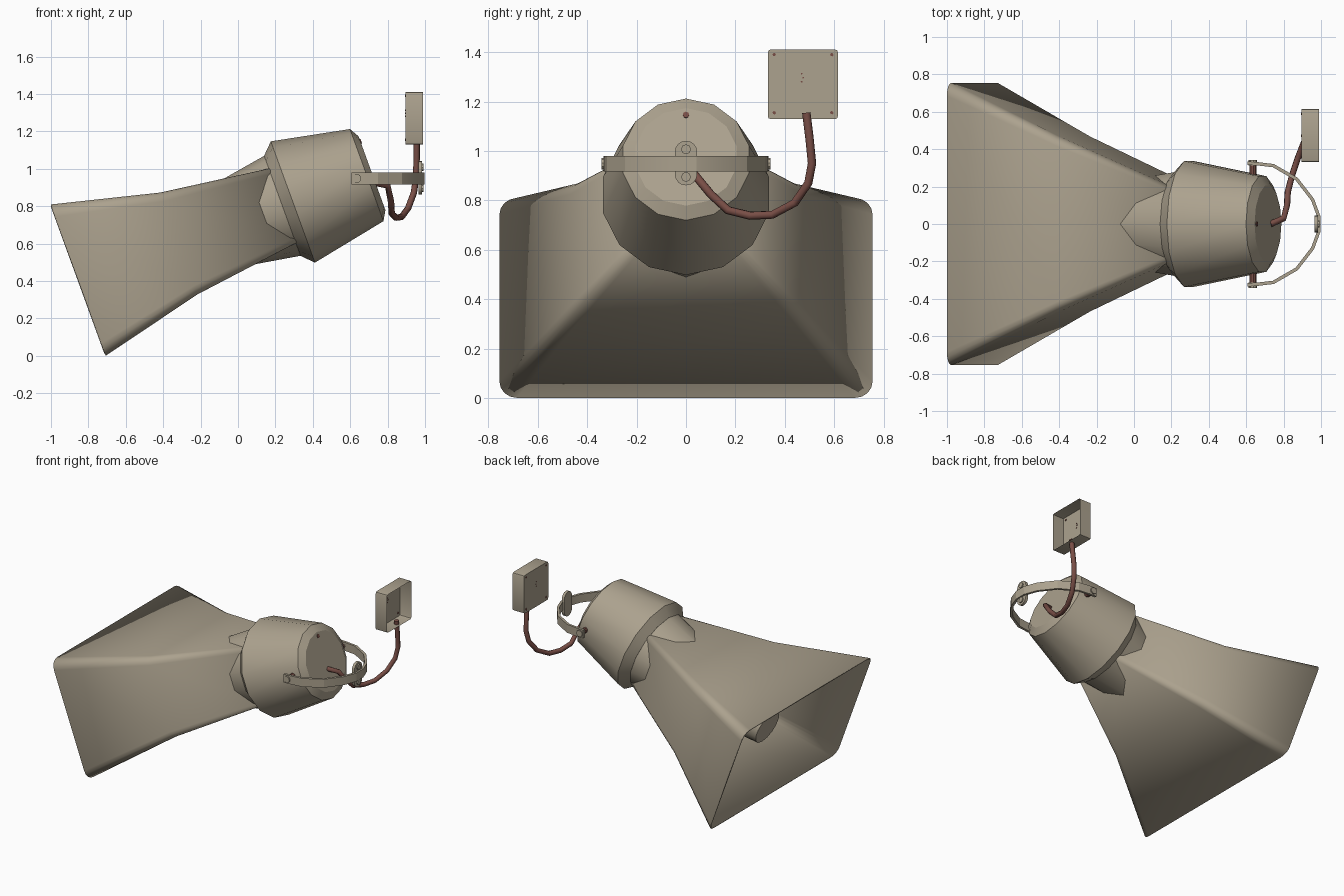
import bpy, bmesh, math
from mathutils import Vector

if "Cube" in bpy.data.objects:
    bpy.data.objects.remove(bpy.data.objects["Cube"])

TILT = math.radians(20)
CU, SU = math.cos(TILT), math.sin(TILT)


def material(name, rgb):
    m = bpy.data.materials.new(name)
    m.diffuse_color = (*rgb, 1)
    m.use_nodes = True
    m.node_tree.nodes["Principled BSDF"].inputs["Base Color"].default_value = m.diffuse_color
    return m


TAN = material("weathered_tan", (0.413, 0.361, 0.272))
RED = material("dull_red_brown", (0.19, 0.076, 0.061))


def axis_pt(u, y, v):
    """Point in the tilted horn frame: u along the axis from the mouth, v up."""
    return Vector((-0.853 + u * CU - v * SU, y, 0.405 + u * SU + v * CU))


def finish(obj, mat, angle=35):
    obj.data.materials.append(mat)
    bpy.ops.object.select_all(action='DESELECT')
    obj.select_set(True)
    bpy.context.view_layer.objects.active = obj
    bpy.ops.object.shade_smooth_by_angle(angle=math.radians(angle))
    return obj


def loft(name, rings, mat, cap_start=True, cap_end=True, angle=35):
    """Skin a list of closed rings that have equal point counts."""
    bm = bmesh.new()
    vs = [[bm.verts.new(p) for p in r] for r in rings]
    n = len(vs[0])
    for a, b in zip(vs, vs[1:]):
        for i in range(n):
            j = (i + 1) % n
            bm.faces.new((a[i], a[j], b[j], b[i]))
    if cap_start:
        bm.faces.new(vs[0])
    if cap_end:
        bm.faces.new(vs[-1])
    bmesh.ops.recalc_face_normals(bm, faces=bm.faces[:])
    me = bpy.data.meshes.new(name)
    bm.to_mesh(me)
    bm.free()
    obj = bpy.data.objects.new(name, me)
    bpy.context.collection.objects.link(obj)
    return finish(obj, mat, angle)


def circle(u, r, n=14):
    return [axis_pt(u, r * math.sin(2 * math.pi * i / n), r * math.cos(2 * math.pi * i / n))
            for i in range(n)]


def rounded(hw, hh, r, seg=4):
    """Rounded rectangle outline as 2D points."""
    out = []
    for k, (sx, sy) in enumerate(((1, 1), (-1, 1), (-1, -1), (1, -1))):
        for i in range(seg + 1):
            a = math.pi / 2 * (k + i / seg)
            out.append((sx * (hw - r) + r * math.cos(a), sy * (hh - r) + r * math.sin(a)))
    return out


def rod(name, a, b, r, mat, n=10):
    """Cylinder between two points."""
    a, b = Vector(a), Vector(b)
    d = (b - a).normalized()
    s = d.orthogonal().normalized()
    t = d.cross(s)
    ring = [r * (math.cos(2 * math.pi * i / n) * s + math.sin(2 * math.pi * i / n) * t)
            for i in range(n)]
    return loft(name, [[a + p for p in ring], [b + p for p in ring]], mat)


# flared rectangular horn, open at both ends, with a thin wall
horn = loft("horn_bell",
            [[axis_pt(u, y, v) for y, v in rounded(hw, hh, r)]
             for u, hw, hh, r in ((0, .755, .43, .07), (.57, .468, .29, .05), (1.19, .198, .208, .03))],
            TAN, False, False)
bm = bmesh.new()
bm.from_mesh(horn.data)
bmesh.ops.recalc_face_normals(bm, faces=bm.faces[:])
if sum(f.normal.dot(f.calc_center_median() - axis_pt(.5, 0, 0)) for f in bm.faces) < 0:
    bmesh.ops.reverse_faces(bm, faces=bm.faces[:])
bm.to_mesh(horn.data)
bm.free()
wall = horn.modifiers.new("wall", 'SOLIDIFY')
wall.thickness = 0.01
wall.offset = -1

# inner throat cone that breaks out through the horn walls near the driver
loft("throat_cone", [circle(.2, .124), circle(1.17, .286)], TAN)

# driver housing
loft("driver_housing", [circle(1.16, .285), circle(1.22, .345), circle(1.64, .262), circle(1.67, .21)],
     TAN, angle=30)
rod("housing_screw", axis_pt(1.66, 0, .18), axis_pt(1.675, 0, .18), .013, RED, 8)

# mounting yoke: flat band swept around the back of the housing
half = [(.607, .325), (.66, .322), (.745, .312), (.87, .24), (.955, .13), (.988, .04)]
path = [Vector(p) for p in half + [(x, -y) for x, y in reversed(half)]]
rings = []
for i, p in enumerate(path):
    t = (path[min(i + 1, len(path) - 1)] - path[max(i - 1, 0)]).normalized()
    nrm = Vector((t.y, -t.x)) * .009
    rings.append([Vector((*(p + s * nrm), z))
                  for s, z in ((1, .917), (1, .979), (-1, .979), (-1, .917))])
loft("yoke_band", rings, TAN, angle=20)

# pivot bolts on both sides
for side, label in ((1, "left"), (-1, "right")):
    rod(f"pivot_shaft_{label}", (.635, side * .22, .948), (.635, side * .32, .948), .019, RED)
    rod(f"pivot_head_{label}", (.635, side * .312, .948), (.635, side * .341, .948), .024, TAN)

# rear mounting plate with two bolt heads
outline = rounded(.045, .09, .044)
loft("mount_plate", [[Vector((x, y, .951 + z)) for y, z in outline] for x in (.964, .984)], TAN)
for z in (.895, 1.007):
    rod("mount_bolt", (.975, 0, z), (.992, 0, z), .02, TAN, 8)

# junction box, thin shell open towards the back (+x)
outline = rounded(.142, .141, .012, 2)
loft("junction_box", [[Vector((x, .473 + y, 1.27 + z)) for y, z in outline] for x in (.895, .988)],
     TAN, True, False)
for y in (.357, .59):
    for z in (1.155, 1.39):
        rod("box_screw", (.892, y, z), (.899, y, z), .007, RED, 6)
for y, z in ((.468, 1.313), (.474, 1.297), (.468, 1.28)):
    rod("box_rivet", (.894, y, z), (.898, y, z), .004, RED, 6)

# cable from the housing to the box
cu = bpy.data.curves.new("cable", 'CURVE')
cu.dimensions = '3D'
cu.bevel_depth = .017
cu.bevel_resolution = 2
cu.use_fill_caps = True
pts = [(.73, 0, .925), (.80, .03, .91), (.818, .10, .825), (.822, .17, .76), (.845, .26, .738),
       (.875, .35, .742), (.91, .44, .79), (.94, .495, .87), (.952, .51, .95),
       (.955, .50, 1.05), (.955, .487, 1.155)]
sp = cu.splines.new('POLY')
sp.points.add(len(pts) - 1)
for q, p in zip(sp.points, pts):
    q.co = (*p, 1)
cable = bpy.data.objects.new("cable", cu)
bpy.context.collection.objects.link(cable)
bpy.ops.object.select_all(action='DESELECT')
cable.select_set(True)
bpy.context.view_layer.objects.active = cable
bpy.ops.object.convert(target='MESH')
finish(bpy.context.view_layer.objects.active, RED, 50)
